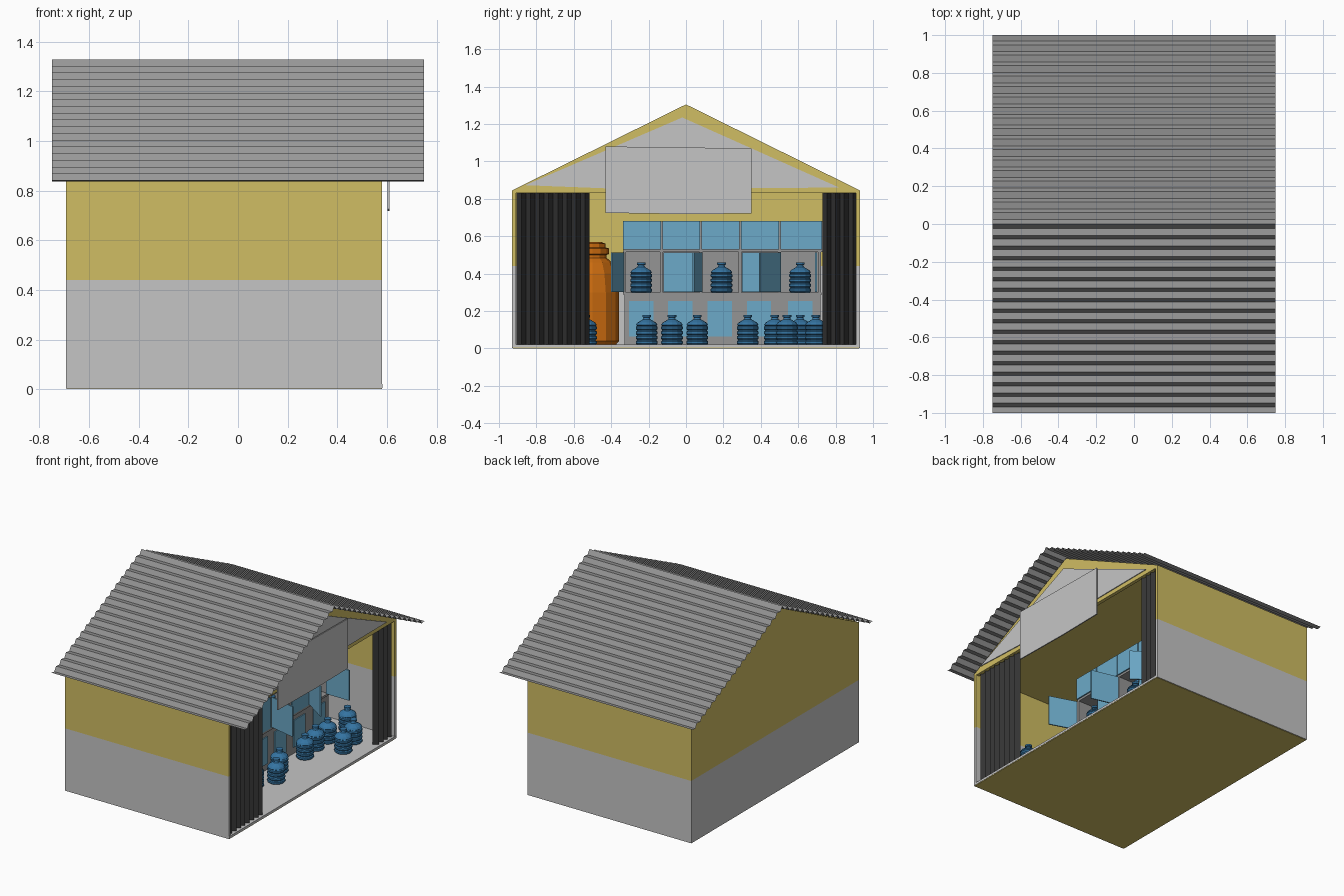
import bpy, bmesh, math
from mathutils import Vector, Matrix

if "Cube" in bpy.data.objects:
    bpy.data.objects.remove(bpy.data.objects["Cube"])

def mat(name, r, g, b):
    m = bpy.data.materials.new(name)
    m.diffuse_color = (r, g, b, 1)
    m.use_nodes = True
    m.node_tree.nodes["Principled BSDF"].inputs["Base Color"].default_value = m.diffuse_color
    return m

YELLOW = mat("yellow_paint", .63, .51, .125)
PALE = mat("pale_grey", .56, .56, .56)
ROOF = mat("roof_grey", .31, .31, .31)
STEEL = mat("cabinet_grey", .30, .30, .30)
SKY = mat("light_blue", .15, .40, .58)
BLUE = mat("bottle_blue", .035, .175, .36)
ORANGE = mat("orange", .60, .15, .005)
CHARCOAL = mat("charcoal", .035, .035, .035)

def finish(name, bm, *mats):
    bmesh.ops.recalc_face_normals(bm, faces=bm.faces)
    me = bpy.data.meshes.new(name)
    bm.to_mesh(me)
    bm.free()
    for m in mats:
        me.materials.append(m)
    ob = bpy.data.objects.new(name, me)
    bpy.context.collection.objects.link(ob)
    return ob

def prism(name, yz, x0, x1, *mats, split=None):
    """Extrude a y,z outline along x; faces above the split height use the second colour."""
    bm = bmesh.new()
    f = bm.faces.new([bm.verts.new((x0, y, z)) for y, z in yz])
    r = bmesh.ops.extrude_face_region(bm, geom=[f])
    vs = [v for v in r["geom"] if isinstance(v, bmesh.types.BMVert)]
    bmesh.ops.translate(bm, verts=vs, vec=(x1 - x0, 0, 0))
    if split:
        bmesh.ops.bisect_plane(bm, geom=bm.verts[:] + bm.edges[:] + bm.faces[:],
                               plane_co=(0, 0, split), plane_no=(0, 0, 1))
        for f in bm.faces:
            f.material_index = int(f.calc_center_median().z > split)
    return finish(name, bm, *mats)

def box(name, x, y, z, m, **kw):
    mats = m if isinstance(m, tuple) else (m,)
    return prism(name, [(y[0], z[0]), (y[1], z[0]), (y[1], z[1]), (y[0], z[1])], *x, *mats, **kw)

def sheet(name, pts, offset, m):
    """Thin folded sheet: a path swept by an offset."""
    bm = bmesh.new()
    a = [bm.verts.new(p) for p in pts]
    b = [bm.verts.new(Vector(p) + Vector(offset)) for p in pts]
    for i in range(len(pts) - 1):
        bm.faces.new((a[i], a[i + 1], b[i + 1], b[i]))
    return finish(name, bm, m)

def lathe(name, profile, loc, n, m):
    bm = bmesh.new()
    rings = [[bm.verts.new((loc[0] + r * math.cos(2 * math.pi * i / n),
                            loc[1] + r * math.sin(2 * math.pi * i / n), loc[2] + z))
              for i in range(n)] for r, z in profile]
    for p, q in zip(rings, rings[1:]):
        for i in range(n):
            bm.faces.new((p[i], p[(i + 1) % n], q[(i + 1) % n], q[i]))
    bm.faces.new(rings[0])
    bm.faces.new(rings[-1])
    return finish(name, bm, m)

# Floor slab: yellow underside, grey top
box("floor_base", (-.69, .58), (-.925, .925), (0, .008), YELLOW)
box("floor", (-.69, .582), (-.927, .927), (.004, .02), PALE)

# Two-tone walls
for side, s in (("left", -1), ("right", 1)):
    y = sorted((s * .91, s * .93))
    box("wall_" + side, (-.69, .58), y, (.002, .845), (PALE, YELLOW), split=.44)
gable = [(.93, .845), (0, 1.305), (-.93, .845)]
prism("back_wall", [(-.93, .002), (.93, .002)] + gable, -.692, -.67, PALE, YELLOW, split=.44)
box("ceiling", (-.68, .57), (-.92, .92), (.838, .85), YELLOW)

# Front gable, its grey panel and the hanging board
prism("front_gable", [(-.93, .83), (.93, .83)] + gable, .555, .58, YELLOW)
prism("gable_panel", [(-.86, .873), (-.4, .855), (.82, .86), (-.02, 1.235)], .578, .586, PALE)
prism("hanging_board", [(-.43, .725), (0, .718), (.35, .722), (.35, 1.07), (-.43, 1.08)],
      .603, .611, PALE)

# Corrugated roof, folded along each slope
N = 36
for side, s in (("left", -1), ("right", 1)):
    pts = []
    for i in range(N + 1):
        t = i / N
        w = .010 * (1 if i % 2 == 0 else -1)
        pts.append((-.75, s * min(1, max(0, t + w * .45 * (0 < i < N))), 1.32 - .487 * t + w * .9))
    sheet("roof_" + side, pts, (1.5, 0, 0), ROOF)

# Pleated curtains
for side, y0, y1, n in (("left", -.905, -.515, 16), ("right", .73, .915, 8)):
    pts = [(.552 + (.018 if i % 2 else -.018), y0 + (y1 - y0) * i / n, .02) for i in range(n + 1)]
    sheet("curtain_" + side, pts, (0, 0, .822), CHARCOAL)

# Cabinet carcass
XB, XF = -.10, .20
COLS = [-.34, -.13, .08, .29, .50, .73]
box("cabinet_base", (XB, XF), (-.33, .72), (.02, .295), STEEL)
box("cabinet_back", (XB, XB + .02), (-.33, .72), (.29, .53), STEEL)
box("cabinet_shelf", (XB, XF + .005), (-.335, .725), (.285, .30), STEEL)
box("cabinet_top", (XB, XF), (-.335, .73), (.515, .68), STEEL)
for i, y in enumerate(COLS):
    y = min(max(y, -.33), .715)
    box(f"cabinet_divider_{i}", (XB, XF), (y - .008, y + .008), (.295, .52), STEEL)

# Blue cabinet doors: closed above, closed or swung open in the middle, panels below
for i, (a, b) in enumerate(zip(COLS, COLS[1:])):
    box(f"top_door_{i}", (XF, XF + .009), (a + .004, b - .004), (.53, .682), SKY)
    c = (a + b) / 2
    box(f"lower_panel_{i}", (XF, XF + .007), (c - .07, c + .06), (.065, .255), SKY)
    if i % 2:
        box(f"middle_door_{i}", (XF, XF + .009), (a + .01, b - .01), (.302, .514), SKY)
    else:
        door = box(f"open_door_{i}", (0, .008), (0, .2), (.302, .514), SKY)
        swing = (108, 103, 124)[i // 2]
        door.matrix_world = (Matrix.Translation((XF + .005, a + .008, 0))
                             @ Matrix.Rotation(math.radians(-swing), 4, "Z"))
box("open_door_end", (XF, XF + .18), (.69, .70), (.302, .514), SKY)

# Ribbed water bottles on the floor and shelf
ribs = []
for k in range(4):
    z = .026 * k
    ribs += [(.052, z), (.058, z + .006), (.058, z + .018), (.052, z + .023)]
bottle = ribs + [(.058, .106), (.050, .118), (.020, .136), (.016, .145), (.023, .148), (.023, .160)]
spots = [(.28, -.21), (.35, -.075), (.28, .06), (.29, .33), (.27, .475), (.44, .54),
         (.27, .61), (.41, .695), (.27, .83), (.45, -.535)]
for i, (x, y) in enumerate(spots):
    lathe(f"floor_bottle_{i}", bottle, (x, y, .02), 12, BLUE)
for i, y in enumerate((-.24, .19, .61)):
    lathe(f"shelf_bottle_{i}", bottle, (.13, y, .30), 12, BLUE)

# Large orange tank in the corner
tank = [(.125, 0), (.142, .02), (.142, .28), (.128, .38), (.105, .44), (.075, .465),
        (.075, .48), (.088, .485), (.088, .515), (.07, .52), (.07, .54), (.045, .55)]
lathe("orange_tank", tank, (0, -.5, .02), 12, ORANGE)
